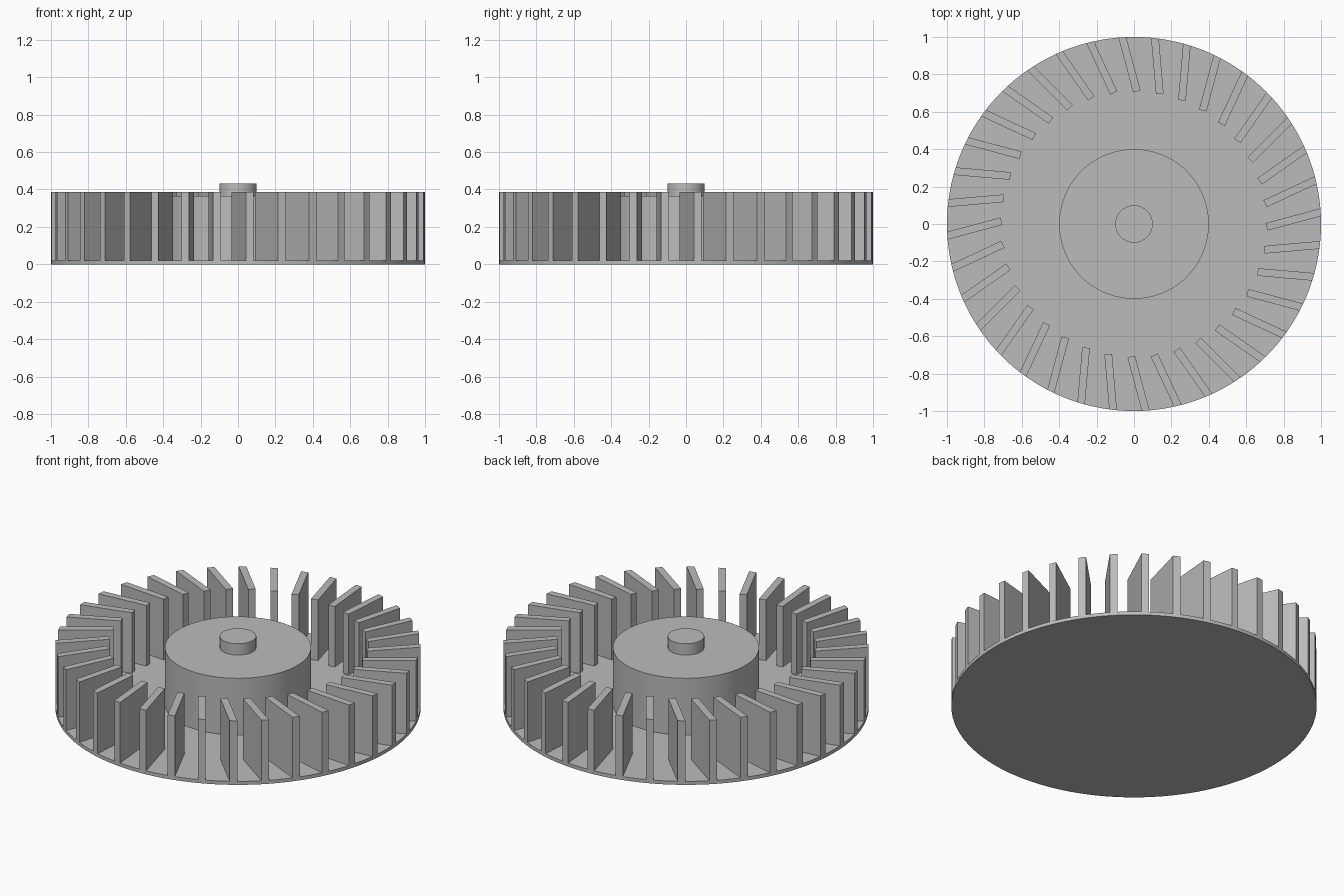
import bpy, bmesh, math
from mathutils import Matrix, Vector

cube = bpy.data.objects.get("Cube")
if cube:
    bpy.data.objects.remove(cube, do_unlink=True)

BLADES = 36
DISC_TOP, HUB_TOP, BLADE_TOP, SHAFT_TOP = 0.021, 0.364, 0.387, 0.433

grey = bpy.data.materials.new("plain grey")
grey.use_nodes = True
grey.diffuse_color = (0.5, 0.5, 0.5, 1)
grey.node_tree.nodes["Principled BSDF"].inputs["Base Color"].default_value = grey.diffuse_color


def cylinder(name, radius, z0, z1, sides):
    """Upright smooth-sided cylinder between two heights."""
    bpy.ops.mesh.primitive_cylinder_add(vertices=sides, radius=radius, depth=z1 - z0,
                                        location=(0, 0, (z0 + z1) / 2))
    obj = bpy.context.object
    obj.name = name
    obj.data.materials.append(grey)
    bpy.ops.object.shade_smooth_by_angle(angle=math.radians(30))


def rim_point(p, d):
    """Where a ray from p along unit direction d meets the unit circle."""
    b = p.dot(d)
    return p + d * (math.sqrt(b * b - p.dot(p) + 1) - b)


# Base disc, hub and shaft stub
cylinder("base_disc", 1.0, 0, DISC_TOP, 144)
cylinder("hub", 0.4, DISC_TOP, HUB_TOP, 96)
cylinder("shaft", 0.1, HUB_TOP, SHAFT_TOP, 64)

# Slanted blade outline, trimmed to the rim of the disc
lean = math.radians(15)
along = Vector((math.cos(lean), math.sin(lean)))
side = Vector((-along.y, along.x)) * 0.0205
inner = Vector((0.709, -0.015))
a, b = inner - side, inner + side
outline = [a, rim_point(a, along), rim_point(b, along), b]

# Ring of blades
bm = bmesh.new()
for i in range(BLADES):
    turn = Matrix.Rotation(math.tau * i / BLADES, 3, 'Z')
    low = [bm.verts.new(turn @ Vector((p.x, p.y, DISC_TOP))) for p in outline]
    face = bm.faces.new(low)
    top = bmesh.ops.extrude_face_region(bm, geom=[face], use_keep_orig=True)["geom"]
    bmesh.ops.translate(bm, vec=(0, 0, BLADE_TOP - DISC_TOP),
                        verts=[v for v in top if isinstance(v, bmesh.types.BMVert)])
bmesh.ops.recalc_face_normals(bm, faces=bm.faces)
mesh = bpy.data.meshes.new("blades")
bm.to_mesh(mesh)
bm.free()
mesh.materials.append(grey)
bpy.context.collection.objects.link(bpy.data.objects.new("blades", mesh))
